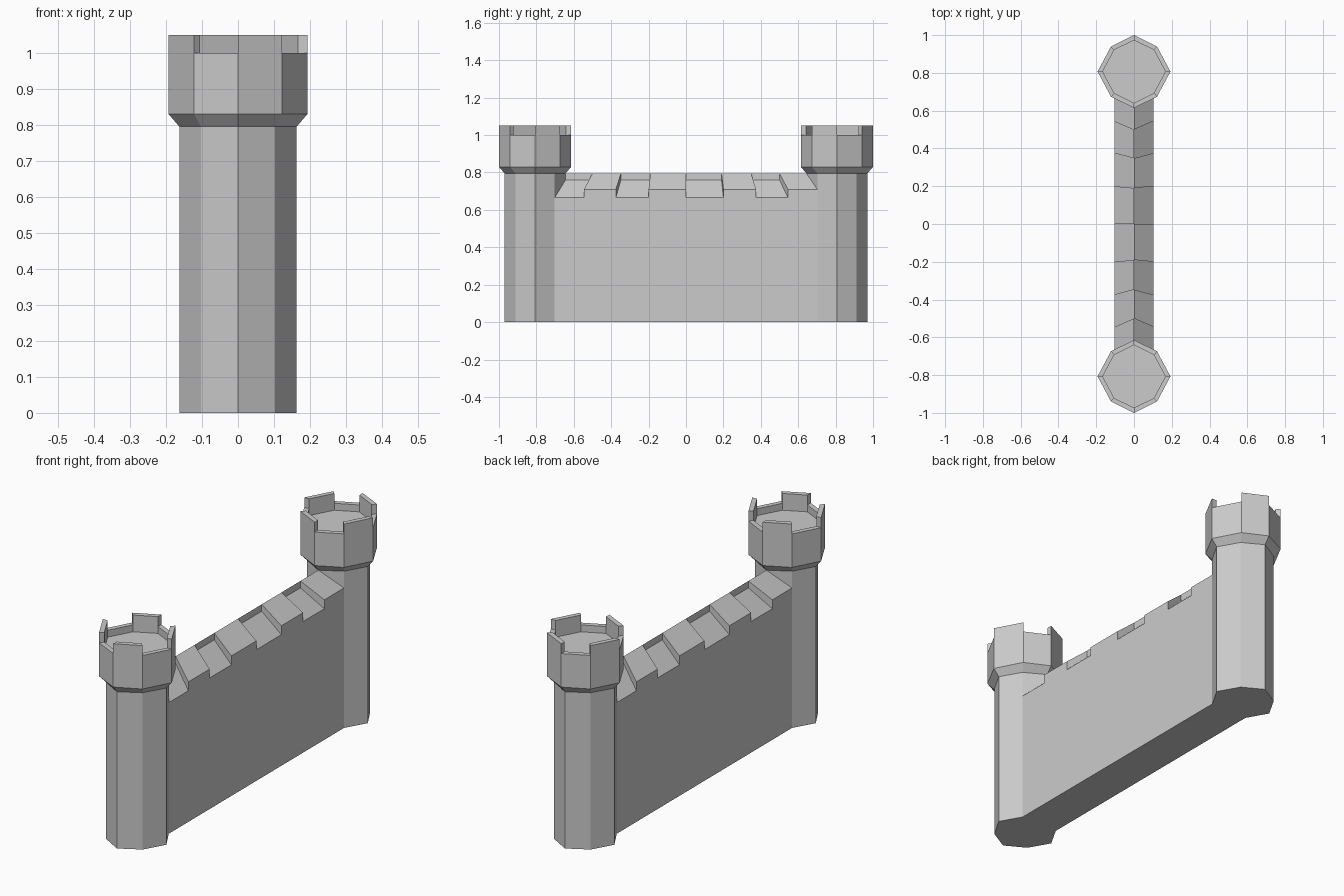
import bpy, bmesh

if "Cube" in bpy.data.objects:
    bpy.data.objects.remove(bpy.data.objects["Cube"])

TOWER_Y = 0.807
FLARE_Z, HEAD_Z, FLOOR_Z, SILL_Z, TOP_Z = 0.795, 0.83, 0.965, 1.0, 1.05
WALL_X = 0.103
HIGH = (0.71, 0.795)      # raised roof slope: height at wall face, at ridge
LOW = (0.665, 0.76)       # notched roof slope
SHAFT = (0.163, 0.103, 0.105)
HEAD = (0.193, 0.122, 0.133)


def octagon(size, scale=1.0):
    r, dx, dy = (v * scale for v in size)
    return [(r, 0), (dx, dy), (0, r), (-dx, dy), (-r, 0), (-dx, -dy), (0, -r), (dx, -dy)]


def make_object(name, faces):
    bm = bmesh.new()
    for pts in faces:
        clean = [p for i, p in enumerate(pts) if p != pts[i - 1]]
        bm.faces.new([bm.verts.new(p) for p in clean])
    bmesh.ops.remove_doubles(bm, verts=bm.verts, dist=0.0005)
    bmesh.ops.recalc_face_normals(bm, faces=bm.faces)
    mesh = bpy.data.meshes.new(name)
    bm.to_mesh(mesh)
    bm.free()
    obj = bpy.data.objects.new(name, mesh)
    bpy.context.collection.objects.link(obj)
    return obj


def tower(name, flip):
    """Tower at the -y end; flip = -1 mirrors it to the +y end."""
    def at(p, z):
        return (p[0], flip * (p[1] - TOWER_Y), z)

    def band(a, za, b, zb):
        for i in range(8):
            j = (i + 1) % 8
            faces.append([at(a[i], za), at(a[j], za), at(b[j], zb), at(b[i], zb)])

    faces = []
    shaft, head, inner = octagon(SHAFT), octagon(HEAD), octagon(HEAD, 0.86)

    # shaft: the two sides behind the wall start at the wall's roof slope
    faces.append([at(p, 0) for p in shaft])
    for i in range(8):
        a, b = shaft[i], shaft[(i + 1) % 8]
        za = zb = 0
        if i in (1, 2):
            slope = LOW if (i == 1) == (flip == 1) else HIGH
            za, zb = slope if i == 1 else slope[::-1]
        faces.append([at(a, za), at(b, zb), at(b, FLARE_Z), at(a, FLARE_Z)])

    # flared head with sunken floor
    band(shaft, FLARE_Z, head, HEAD_Z)
    band(head, HEAD_Z, head, SILL_Z)
    band(inner, FLOOR_Z, inner, SILL_Z)
    faces.append([at(p, FLOOR_Z) for p in inner])

    # battlements on every other side
    for i in range(8):
        j = (i + 1) % 8
        ring = [head[i], head[j], inner[j], inner[i]]
        raised = i % 2 == 0
        faces.append([at(p, TOP_Z if raised else SILL_Z) for p in ring])
        if raised:
            for k in range(4):
                a, b = ring[k], ring[(k + 1) % 4]
                faces.append([at(a, SILL_Z), at(b, SILL_Z), at(b, TOP_Z), at(a, TOP_Z)])
    return make_object(name, faces)


def curtain_wall():
    edge_y = [0, 0.2, 0.375, 0.545, TOWER_Y - SHAFT[2]]
    ridge_y = [0, 0.19, 0.348, 0.5, TOWER_Y - SHAFT[0]]
    edge_y = [-y for y in edge_y[:0:-1]] + edge_y
    ridge_y = [-y for y in ridge_y[:0:-1]] + ridge_y
    faces = []
    # each side is the other turned half way round
    for s in (1, -1):
        def e(i, z):
            return (s * WALL_X, s * edge_y[i], z)

        def r(i, z):
            return (0, s * ridge_y[i], z)

        for i in range(8):
            lo, hi = HIGH if i % 2 else LOW
            faces.append([e(i, 0), e(i + 1, 0), e(i + 1, lo), e(i, lo)])
            faces.append([e(i, lo), e(i + 1, lo), r(i + 1, hi), r(i, hi)])
            faces.append([e(i, 0), e(i + 1, 0), r(i + 1, 0), r(i, 0)])
            if i % 2 == 0:   # step up to the raised half across the ridge
                faces.append([r(i, LOW[1]), r(i + 1, LOW[1]), r(i + 1, HIGH[1]), r(i, HIGH[1])])
            if i:            # step between neighbouring roof sections
                faces.append([e(i, LOW[0]), r(i, LOW[1]), r(i, HIGH[1]), e(i, HIGH[0])])
    return make_object("curtain_wall", faces)


tower("front_tower", 1)
tower("back_tower", -1)
curtain_wall()
